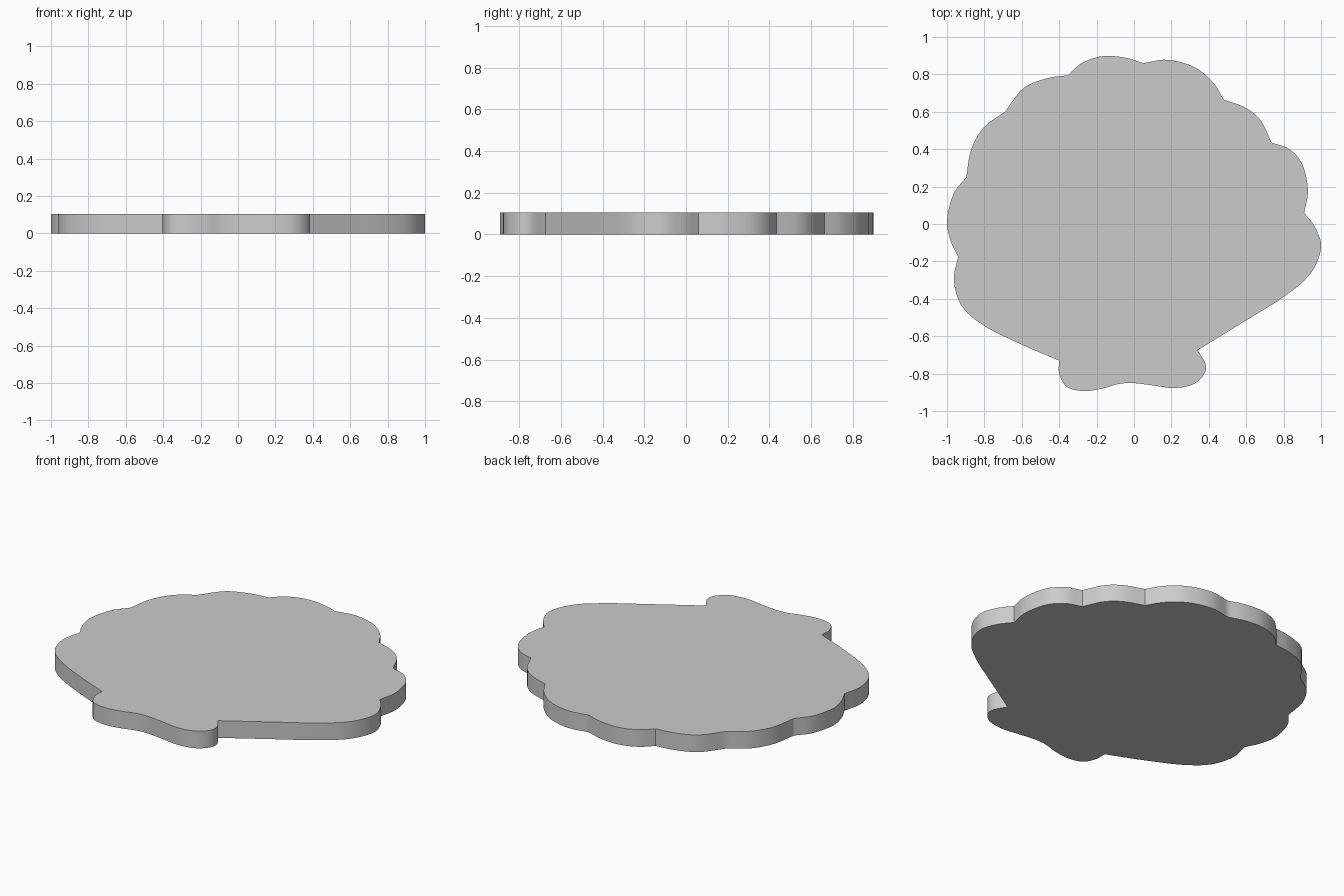
import bpy, bmesh
from mathutils import Vector

if "Cube" in bpy.data.objects:
    bpy.data.objects.remove(bpy.data.objects["Cube"])

HEIGHT = 0.104
STEPS = 6

# Scallop arcs, counter-clockwise; each starts at a sharp notch and ends at the next one
ARCS = [
    [(.05, .86), (-.05, .89), (-.17, .897), (-.28, .86)],
    [(-.353, .795), (-.46, .78), (-.59, .727)],
    [(-.69, .60), (-.80, .52), (-.87, .40)],
    [(-.897, .25), (-.965, .16), (-1, .02), (-.98, -.09)],
    [(-.94, -.175), (-.963, -.30), (-.92, -.44), (-.80, -.545), (-.60, -.645)],
    # hinge foot of the shell
    [(-.40, -.73), (-.40, -.80), (-.36, -.87), (-.27, -.893), (-.17, -.88), (-.09, -.857),
     (-.01, -.85), (.10, -.863), (.21, -.877), (.31, -.86), (.37, -.81), (.383, -.75)],
    [(.34, -.675), (.60, -.515), (.80, -.39), (.94, -.27), (1, -.13), (.97, -.02)],
    [(.91, .06), (.93, .18), (.90, .32), (.83, .40)],
    [(.735, .435), (.68, .55), (.60, .62)],
    [(.48, .665), (.42, .76), (.32, .84), (.18, .878)],
]


def smooth_arc(points):
    """Catmull-Rom through the points, without the last point."""
    p = [Vector(q) for q in points]
    p = [2 * p[0] - p[1]] + p + [2 * p[-1] - p[-2]]
    out = []
    for a, b, c, d in zip(p, p[1:], p[2:], p[3:]):
        for i in range(STEPS):
            t = i / STEPS
            out.append(0.5 * (2 * b + (c - a) * t + (2 * a - 5 * b + 4 * c - d) * t ** 2
                              + (3 * b - a - 3 * c + d) * t ** 3))
    return out


outline = []
for i, arc in enumerate(ARCS):
    outline += smooth_arc(arc + [ARCS[(i + 1) % len(ARCS)][0]])

# Shell plate: flat outline extruded upward
bm = bmesh.new()
base = bm.faces.new([bm.verts.new((q.x, q.y, 0)) for q in outline])
top = bmesh.ops.extrude_face_region(bm, geom=[base], use_keep_orig=True)["geom"]
bmesh.ops.translate(bm, vec=(0, 0, HEIGHT),
                    verts=[g for g in top if isinstance(g, bmesh.types.BMVert)])
bmesh.ops.recalc_face_normals(bm, faces=bm.faces)
mesh = bpy.data.meshes.new("shell_plate")
bm.to_mesh(mesh)
bm.free()
plate = bpy.data.objects.new("shell_plate", mesh)
bpy.context.collection.objects.link(plate)

# Smooth rim, sharp notches and caps
bpy.context.view_layer.objects.active = plate
plate.select_set(True)
bpy.ops.object.shade_smooth_by_angle(angle=0.5)
